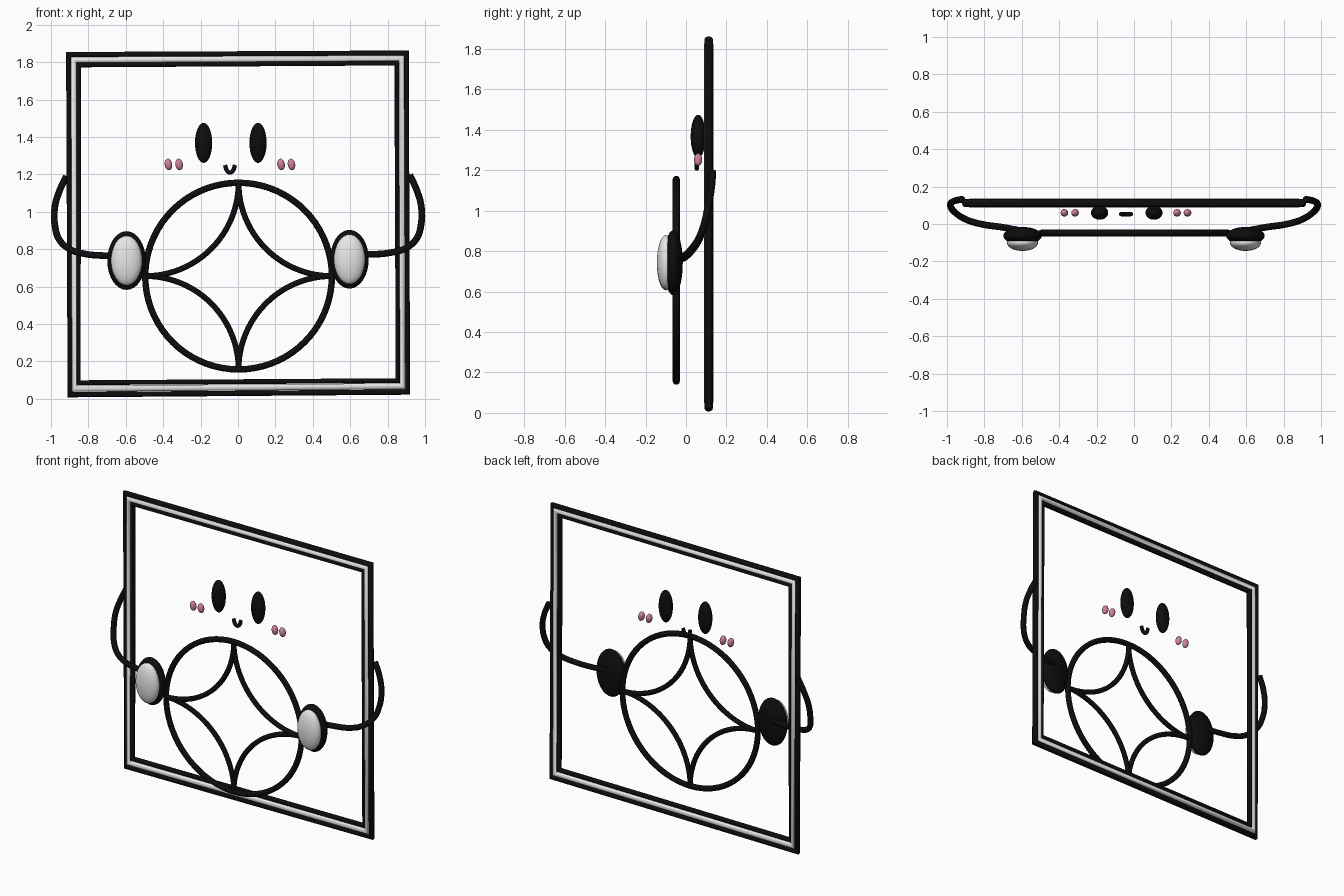
import bpy, math

if "Cube" in bpy.data.objects:
    bpy.data.objects.remove(bpy.data.objects["Cube"])


def material(name, rgb):
    m = bpy.data.materials.new(name)
    m.diffuse_color = (*rgb, 1)
    m.use_nodes = True
    m.node_tree.nodes["Principled BSDF"].inputs["Base Color"].default_value = m.diffuse_color
    return m


BLACK = material("black", (0.004, 0.004, 0.004))
WHITE = material("white", (0.8, 0.8, 0.8))
PINK = material("pink", (0.62, 0.22, 0.36))


def tube(name, pts, radius, mat, closed=False, smooth_path=False, sides=3):
    """Round tube swept along a path."""
    cu = bpy.data.curves.new(name, 'CURVE')
    cu.dimensions = '3D'
    cu.bevel_depth = radius
    cu.bevel_resolution = sides
    cu.use_fill_caps = True
    if smooth_path:
        s = cu.splines.new('BEZIER')
        s.bezier_points.add(len(pts) - 1)
        for bp, p in zip(s.bezier_points, pts):
            bp.co = p
            bp.handle_left_type = bp.handle_right_type = 'AUTO'
        s.resolution_u = 6
    else:
        s = cu.splines.new('POLY')
        s.points.add(len(pts) - 1)
        for sp, p in zip(s.points, pts):
            sp.co = (*p, 1)
    s.use_cyclic_u = closed
    ob = bpy.data.objects.new(name, cu)
    bpy.context.collection.objects.link(ob)
    bpy.ops.object.select_all(action='DESELECT')
    ob.select_set(True)
    bpy.context.view_layer.objects.active = ob
    bpy.ops.object.convert(target='MESH')
    ob = bpy.context.object
    ob.name = name
    ob.data.materials.clear()
    ob.data.materials.append(mat)
    bpy.ops.object.shade_smooth_by_angle(angle=math.radians(50))
    return ob


def ellipsoid(name, loc, size, mat):
    bpy.ops.mesh.primitive_uv_sphere_add(segments=32, ring_count=16, location=loc)
    ob = bpy.context.object
    ob.name = name
    ob.scale = size
    ob.data.materials.append(mat)
    bpy.ops.object.shade_smooth()
    return ob


def arc(cx, cz, r, a0, a1, n, y):
    return [(cx + r * math.cos(math.radians(a0 + (a1 - a0) * i / n)), y,
             cz + r * math.sin(math.radians(a0 + (a1 - a0) * i / n))) for i in range(n + 1)]


# Square frame: white tube between two black ones, slightly hand-drawn corners
FY = 0.112
outer = [(-0.905, 1.84), (0.899, 1.848), (0.906, 0.036), (-0.897, 0.022)]
inner = [(-0.851, 1.785), (0.849, 1.795), (0.856, 0.097), (-0.855, 0.086)]
middle = [((a + c) / 2, (b + d) / 2) for (a, b), (c, d) in zip(outer, inner)]
for name, loop, r, mat in (("frame_outer", outer, 0.021, BLACK),
                           ("frame_middle", middle, 0.024, WHITE),
                           ("frame_inner", inner, 0.019, BLACK)):
    tube(name, [(x, FY, z) for x, z in loop], r, mat, closed=True)

# Belly ring with four inward arcs making a star
RY, RX, RZ, R = -0.048, 0.003, 0.656, 0.499
tube("belly_ring", arc(RX, RZ, R, 0, 360, 72, RY)[:-1], 0.018, BLACK, closed=True)
for i, (sx, sz) in enumerate(((1, 1), (-1, 1), (-1, -1), (1, -1))):
    start = 180 + 90 * i
    tube("belly_arc", arc(RX + sx * R, RZ + sz * R, R, start, start + 90, 24, RY),
         0.016, BLACK)

# Face: eyes, blush marks and mouth
for x in (-0.184, 0.107):
    ellipsoid("eye", (x, 0.06, 1.368), (0.046, 0.037, 0.107), BLACK)
for x in (-0.372, -0.315, 0.23, 0.286):
    b = ellipsoid("blush", (x, 0.06, 1.253), (0.02, 0.02, 0.031), PINK)
    b.rotation_euler.y = math.radians(-10)
tube("mouth", [(-0.069, 0.053, 1.25), (-0.06, 0.053, 1.222), (-0.043, 0.053, 1.21),
               (-0.026, 0.053, 1.222), (-0.016, 0.053, 1.25)], 0.012, BLACK, smooth_path=True)

# Arms and hands, mirrored left to right
arm = [(-0.918, 0.132, 1.19), (-0.955, 0.125, 1.11), (-0.98, 0.11, 1.02),
       (-0.978, 0.088, 0.92), (-0.955, 0.06, 0.85), (-0.9, 0.025, 0.8),
       (-0.82, 0.0, 0.775), (-0.7, -0.018, 0.765), (-0.61, -0.035, 0.765)]
for side, dz in ((1, 0), (-1, 0.007)):
    tube("arm", [(x * side, y, z + dz) for x, y, z in arm], 0.018, BLACK, smooth_path=True)
    ellipsoid("hand", (-0.596 * side, -0.063, 0.739 + dz), (0.103, 0.047, 0.157), BLACK)
    ellipsoid("hand_pad", (-0.596 * side, -0.1, 0.739 + dz), (0.083, 0.044, 0.133), WHITE)
